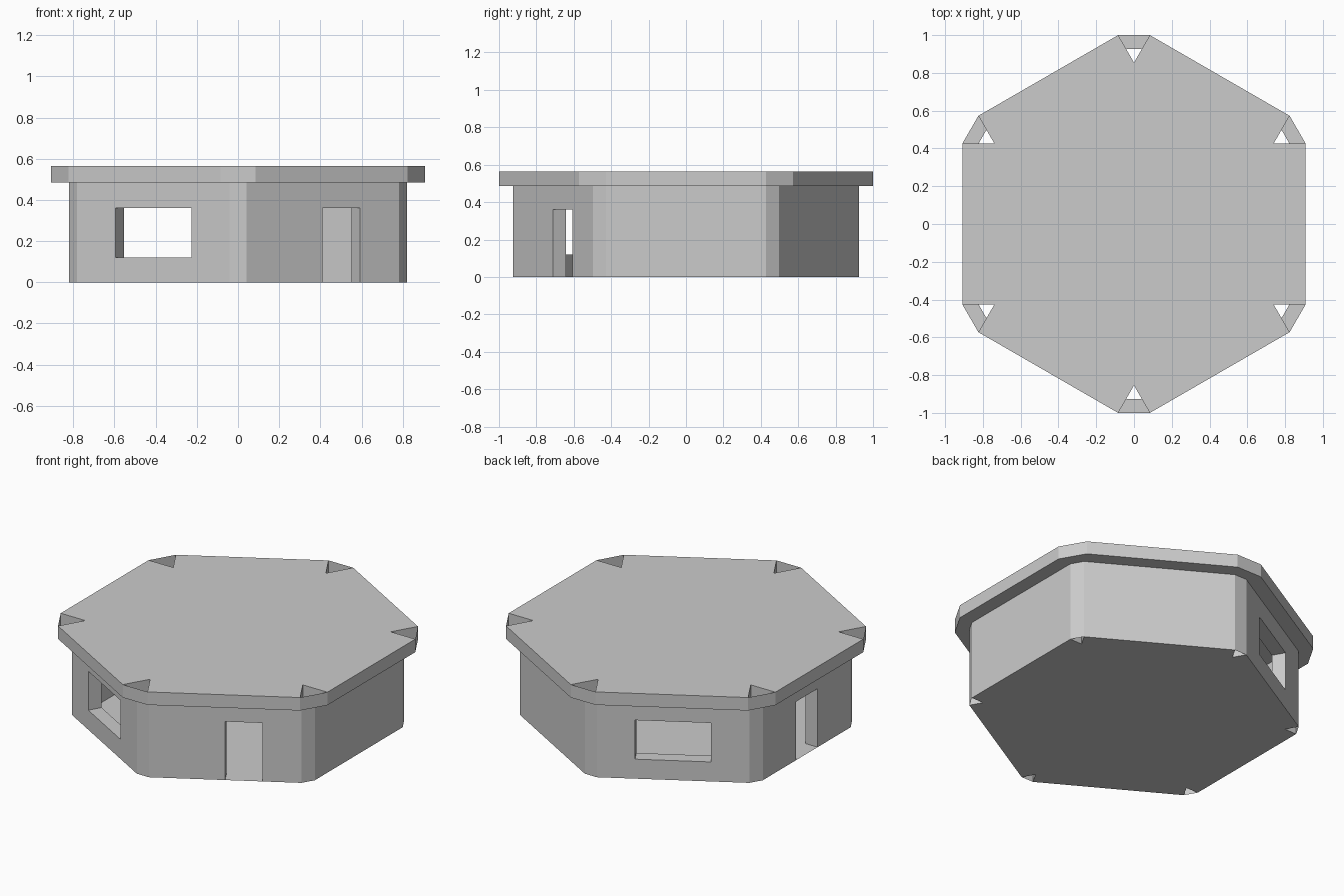
import bpy, bmesh
from math import radians, sqrt
from mathutils import Matrix, Vector

if "Cube" in bpy.data.objects:
    bpy.data.objects.remove(bpy.data.objects["Cube"])

INNER, WALL, ROOF = 0.74, 0.822, 0.908   # distances from the centre to flat sides
HALF = INNER / sqrt(3)                   # half width of one wall
EAVES, TOP = 0.485, 0.565


def rot(deg):
    return Matrix.Rotation(radians(deg), 4, 'Z')


def make_object(name, bm):
    mesh = bpy.data.meshes.new(name)
    bm.to_mesh(mesh)
    bm.free()
    ob = bpy.data.objects.new(name, mesh)
    bpy.context.collection.objects.link(ob)
    return ob


def box(name, deg, r0, r1, u0, u1, z0, z1):
    """Box set radially: r outward, u along the wall."""
    bm = bmesh.new()
    size = Matrix.Diagonal((r1 - r0, u1 - u0, z1 - z0, 1))
    mid = Matrix.Translation(((r0 + r1) / 2, (u0 + u1) / 2, (z0 + z1) / 2))
    bmesh.ops.create_cube(bm, size=1, matrix=rot(deg) @ mid @ size)
    return make_object(name, bm)


def notched_hexagon(bm, r, z):
    """Hexagon with a V notch at every corner."""
    pts = []
    for deg in range(0, 360, 60):
        for p in ((r, -HALF), (r, HALF), (INNER, HALF)):
            pts.append(rot(deg) @ Vector((*p, z)))
    return bm.faces.new([bm.verts.new(p) for p in pts])


# Floor
bm = bmesh.new()
notched_hexagon(bm, WALL, 0).normal_flip()
make_object("floor", bm)

# Roof slab
bm = bmesh.new()
bottom = notched_hexagon(bm, ROOF, EAVES)
ext = bmesh.ops.extrude_face_region(bm, geom=[bottom], use_keep_orig=True)
verts = [g for g in ext["geom"] if isinstance(g, bmesh.types.BMVert)]
bmesh.ops.translate(bm, vec=(0, 0, TOP - EAVES), verts=verts)
bmesh.ops.recalc_face_normals(bm, faces=bm.faces)
make_object("roof", bm)

# Walls, with door and window openings: (u0, u1, z0, z1)
window = (-0.213, 0.213, 0.12, 0.36)
openings = {120: window, 240: window,
            180: (-0.106, 0.106, -0.1, 0.36),
            300: (0.0, 0.21, -0.1, 0.36)}
for deg in range(0, 360, 60):
    wall = box(f"wall_{deg}", deg, INNER, WALL, -HALF, HALF, 0, EAVES)
    if deg in openings:
        cutter = box(f"opening_cutter_{deg}", deg, INNER - 0.1, WALL + 0.1, *openings[deg])
        cutter.hide_render = True
        cutter.hide_set(True)
        mod = wall.modifiers.new("opening", 'BOOLEAN')
        mod.operation = 'DIFFERENCE'
        mod.solver = 'EXACT'
        mod.object = cutter

# Corner panels: wall strip, soffit and roof edge closing each notch
for deg in range(0, 360, 60):
    bm = bmesh.new()
    rows = []
    for r, z in ((WALL, 0), (WALL, EAVES), (ROOF, EAVES), (ROOF, TOP)):
        a = rot(deg) @ Vector((r, HALF, z))
        b = rot(deg + 60) @ Vector((r, -HALF, z))
        rows.append((bm.verts.new(a), bm.verts.new(b)))
    for (a, b), (c, d) in zip(rows, rows[1:]):
        bm.faces.new((a, b, d, c))
    make_object(f"corner_panel_{deg}", bm)
